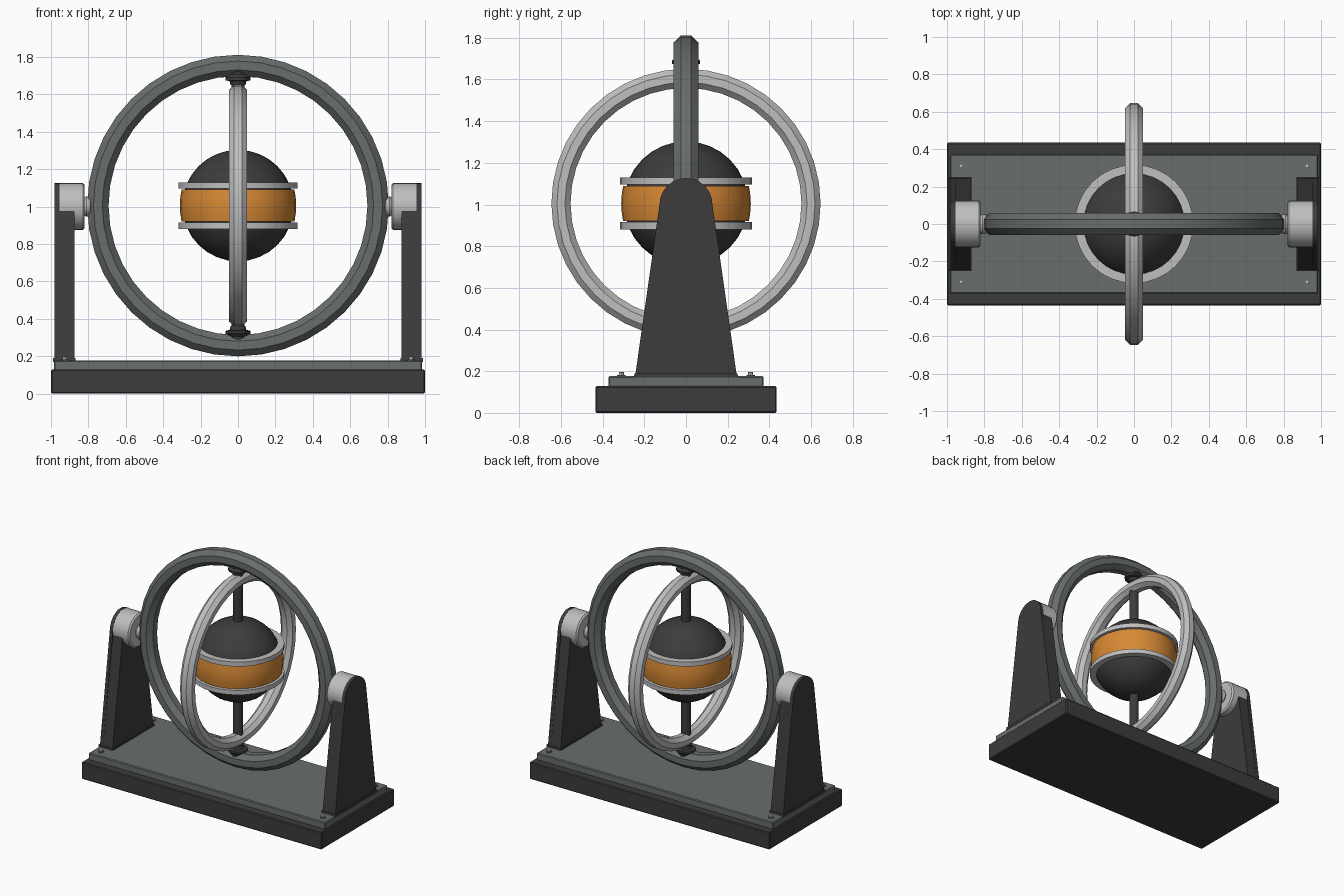
import bpy, bmesh, math
from mathutils import Matrix

if "Cube" in bpy.data.objects:
    bpy.data.objects.remove(bpy.data.objects["Cube"])

CZ = 1.005  # height of the spin centre


def material(name, rgb):
    m = bpy.data.materials.new(name)
    m.diffuse_color = (*rgb, 1)
    m.use_nodes = True
    m.node_tree.nodes["Principled BSDF"].inputs["Base Color"].default_value = m.diffuse_color
    return m


DARK = material("charcoal", (0.045, 0.045, 0.045))
GREY = material("slate_grey", (0.14, 0.155, 0.152))
LIGHT = material("silver", (0.52, 0.52, 0.52))
ORANGE = material("orange", (0.68, 0.25, 0.035))


def finish(bm, name, mat, smooth=True):
    bmesh.ops.recalc_face_normals(bm, faces=bm.faces)
    me = bpy.data.meshes.new(name)
    bm.to_mesh(me)
    bm.free()
    ob = bpy.data.objects.new(name, me)
    bpy.context.collection.objects.link(ob)
    me.materials.append(mat)
    if smooth:
        bpy.ops.object.select_all(action='DESELECT')
        ob.select_set(True)
        bpy.context.view_layer.objects.active = ob
        bpy.ops.object.shade_smooth_by_angle(angle=math.radians(30))
    return ob


def box(name, mat, x, y, z0, z1, bevel=0.006):
    bm = bmesh.new()
    bmesh.ops.create_cube(bm, size=1, matrix=Matrix.Translation((0, 0, (z0 + z1) / 2))
                          @ Matrix.Diagonal((2 * x, 2 * y, z1 - z0, 1)))
    bmesh.ops.bevel(bm, geom=bm.edges[:], offset=bevel, segments=1, affect='EDGES')
    return finish(bm, name, mat, False)


def lathe(name, mat, profile, n=32, closed=False, matrix=Matrix()):
    """Spin (radius, height) points about local z; closed profiles make rings."""
    bm = bmesh.new()
    vs = [bm.verts.new((r, 0, h)) for r, h in profile]
    pairs = list(zip(vs, vs[1:] + vs[:1])) if closed else list(zip(vs, vs[1:]))
    es = [bm.edges.new(p) for p in pairs]
    bmesh.ops.spin(bm, geom=vs + es, axis=(0, 0, 1), cent=(0, 0, 0),
                   angle=math.tau, steps=n, use_duplicate=False)
    bmesh.ops.remove_doubles(bm, verts=bm.verts, dist=1e-4)
    bm.transform(matrix)
    return finish(bm, name, mat)


def octagon_tube(name, mat, major, minor, half, turn):
    """Ring with an eight-sided section."""
    k = 1 / math.cos(math.pi / 8)
    pts = []
    for i in range(8):
        a = (i + 0.5) * math.pi / 4
        pts.append((major + minor * k * math.cos(a), half * k * math.sin(a)))
    return lathe(name, mat, pts, 40, True, Matrix.Translation((0, 0, CZ)) @ turn)


def prism(name, mat, outline, x0, x1):
    """Extrude a (y, z) outline along x."""
    bm = bmesh.new()
    f = bm.faces.new([bm.verts.new((x0, y, z)) for y, z in outline])
    ext = bmesh.ops.extrude_face_region(bm, geom=[f])
    for g in ext['geom']:
        if isinstance(g, bmesh.types.BMVert):
            g.co.x = x1
    return finish(bm, name, mat)


# Stepped base
box("base", DARK, 1.0, 0.435, 0, 0.128)
box("base_plate", GREY, 0.985, 0.372, 0.12, 0.177)

# Corner screws
for sx in (-1, 1):
    for sy in (-1, 1):
        at = Matrix.Translation((sx * 0.925, sy * 0.31, 0.175))
        lathe("screw_washer", GREY, [(0.02, 0), (0.02, 0.008), (0, 0.008)], 16, False, at)
        lathe("screw_head", LIGHT, [(0.012, 0), (0.012, 0.02), (0.007, 0.022), (0, 0.022)],
              12, False, at)


def arch(r, foot, foot_z):
    top = [(r * math.cos(a), CZ - 0.005 + r * math.sin(a))
           for a in (math.pi * i / 12 for i in range(13))]
    return [(foot, foot_z)] + top + [(-foot, foot_z)]


# Tapered uprights with bearings on their inner sides
for s in (-1, 1):
    turn = Matrix.Translation((0, 0, CZ - 0.005)) @ Matrix.Rotation(s * math.pi / 2, 4, 'Y')
    prism("upright", DARK, arch(0.12, 0.245, 0.17), s * 0.875, s * 0.975)
    prism("upright_outer_cheek", DARK, arch(0.127, 0.245, 0.17), s * 0.955, s * 0.98)
    prism("upright_foot", DARK, [(-0.25, 0.17), (0.25, 0.17), (0.247, 0.19), (-0.247, 0.19)],
          s * 0.868, s * 0.988)
    lathe("bearing_housing", LIGHT,
          [(0, 0.82), (0.115, 0.82), (0.126, 0.83), (0.126, 0.955), (0, 0.955)],
          28, False, turn)
    lathe("bearing_pin", LIGHT,
          [(0, 0.765), (0.025, 0.77), (0.05, 0.79), (0.055, 0.81), (0.045, 0.825)],
          20, False, turn)

# Gimbal rings
octagon_tube("outer_ring", GREY, 0.749, 0.057, 0.06, Matrix.Rotation(math.pi / 2, 4, 'X'))
octagon_tube("inner_ring", LIGHT, 0.6, 0.046, 0.049, Matrix.Rotation(math.pi / 2, 4, 'Y'))

# Vertical axle and its end nuts
lathe("axle", DARK, [(0.034, -0.69), (0.034, 0.69)], 16, False, Matrix.Translation((0, 0, CZ)))
for s in (-1, 1):
    lathe("axle_nut", DARK,
          [(0, 0.635), (0.04, 0.645), (0.045, 0.665), (0.068, 0.67),
           (0.068, 0.685), (0.052, 0.7), (0.052, 0.725), (0, 0.725)],
          12, False, Matrix.Translation((0, 0, CZ)) @ Matrix.Diagonal((1, 1, s, 1)))

# Rotor ball, belt and rims
ball = [(0.298 * math.cos(a), 0.298 * math.sin(a))
        for a in (-math.pi / 2 + math.pi * i / 16 for i in range(17))]
lathe("rotor_ball", DARK, ball, 32, False, Matrix.Translation((0, 0, CZ)))
lathe("rotor_belt", ORANGE,
      [(0.27, -0.085), (0.302, -0.085), (0.309, -0.04), (0.311, 0), (0.309, 0.04),
       (0.302, 0.085), (0.27, 0.085)], 32, False, Matrix.Translation((0, 0, CZ)))
for s in (-1, 1):
    lathe("rotor_rim", LIGHT, [(0.27, -0.017), (0.317, -0.017), (0.317, 0.017), (0.27, 0.017)],
          32, True, Matrix.Translation((0, 0, CZ + s * 0.107)))
